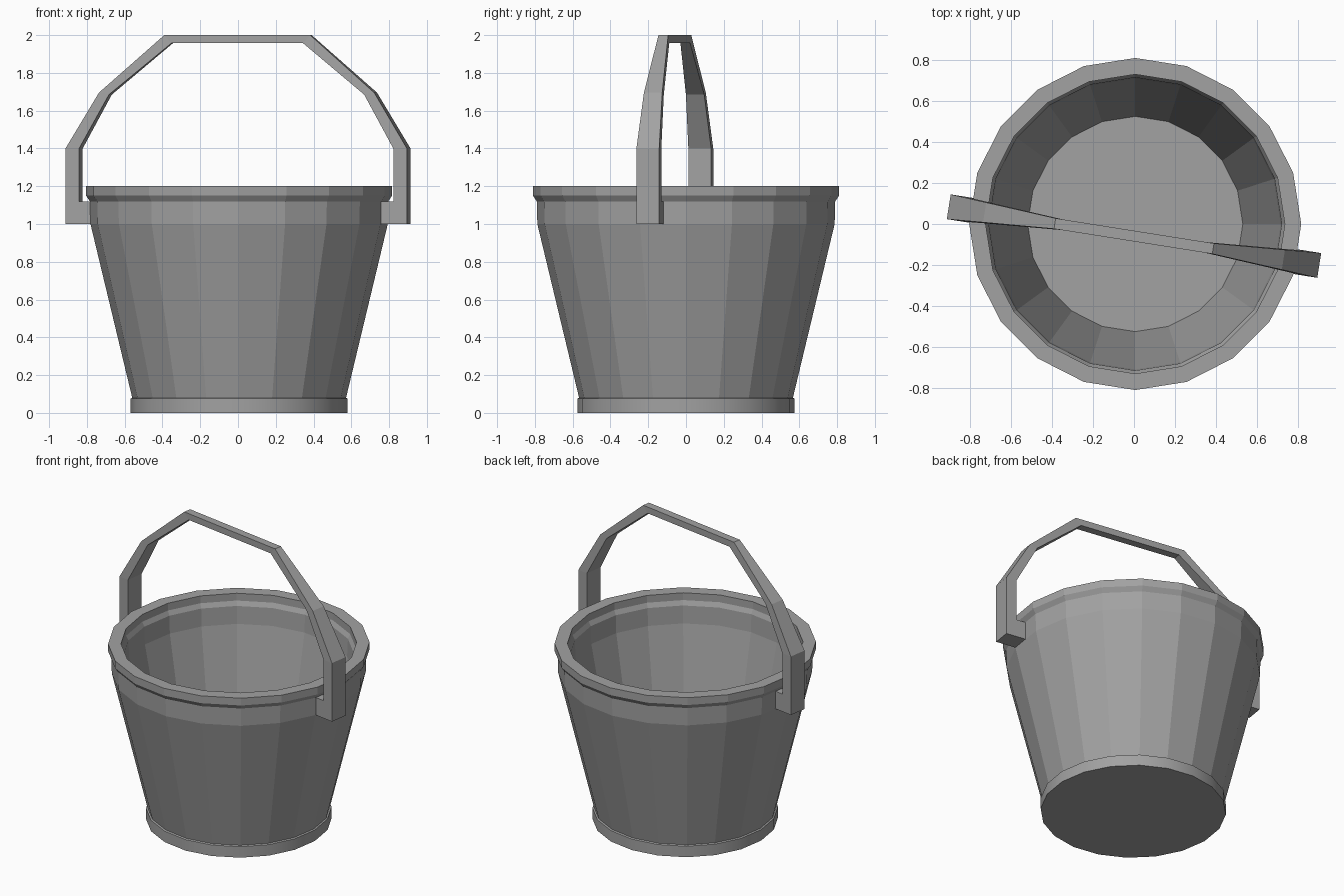
import bpy, bmesh, math
from mathutils import Matrix, Vector

if "Cube" in bpy.data.objects:
    bpy.data.objects.remove(bpy.data.objects["Cube"])

grey = bpy.data.materials.new("dull_grey_metal")
grey.diffuse_color = (0.36, 0.36, 0.36, 1)
grey.use_nodes = True
grey.node_tree.nodes["Principled BSDF"].inputs["Base Color"].default_value = grey.diffuse_color


def finish(bm, name):
    bmesh.ops.recalc_face_normals(bm, faces=bm.faces)
    mesh = bpy.data.meshes.new(name)
    bm.to_mesh(mesh)
    bm.free()
    mesh.materials.append(grey)
    obj = bpy.data.objects.new(name, mesh)
    bpy.context.collection.objects.link(obj)
    return obj


# Bucket: one closed profile, outside up and inside down, turned in 20 steps
SIDES = 20
profile = [(0.575, 0), (0.575, 0.075), (0.566, 0.08), (0.787, 1.0),
           (0.79, 1.12), (0.81, 1.15), (0.81, 1.2),
           (0.73, 1.2), (0.73, 1.15), (0.715, 1.12), (0.71, 1.0), (0.525, 0.08)]
bm = bmesh.new()
rings = []
for r, z in profile:
    rings.append([bm.verts.new((0.006 + r * math.cos(i * math.tau / SIDES),
                                r * math.sin(i * math.tau / SIDES), z))
                  for i in range(SIDES)])
for k, (low, high) in enumerate(zip(rings, rings[1:])):
    for i in range(SIDES):
        j = (i + 1) % SIDES
        face = bm.faces.new((low[i], low[j], high[j], high[i]))
        face.smooth = k == 0          # rounded foot band
bm.faces.new(rings[0])                # underside
bm.faces.new(rings[-1])               # inner floor
for edge in bm.edges:                 # keep the foot band's borders crisp
    if len({f.smooth for f in edge.link_faces}) == 2:
        edge.smooth = False
finish(bm, "bucket")

# Handle: outer and inner outlines of one half, with the strap width at each step
half = [((0.915, 1.0), (0.842, 1.0), 0.122),
        ((0.915, 1.12), (0.842, 1.12), 0.122),
        ((0.915, 1.4), (0.842, 1.4), 0.122),
        ((0.738, 1.695), (0.684, 1.685), 0.098),
        ((0.391, 2.0), (0.353, 1.957), 0.052)]
stations = half + [((-o[0], o[1]), (-i[0], i[1]), w) for o, i, w in reversed(half)]
place = Matrix.Translation((0, -0.059, 0)) @ Matrix.Rotation(math.radians(-9), 4, 'Z')

bm = bmesh.new()
loops = []
for outer, inner, w in stations:
    loops.append([bm.verts.new(place @ Vector((u, v, z))) for (u, z), v in
                  ((outer, -w / 2), (outer, w / 2), (inner, w / 2), (inner, -w / 2))])
inner_feet = {(0, 2), (len(loops) - 2, 2)}   # sides where the hooks join
for s, (a, b) in enumerate(zip(loops, loops[1:])):
    for i in range(4):
        if (s, i) not in inner_feet:
            j = (i + 1) % 4
            bm.faces.new((a[i], a[j], b[j], b[i]))
bm.faces.new(loops[0])
bm.faces.new(loops[-1])

# Hooks: the feet reach inward to the bucket wall
for low, high, sign in ((loops[0], loops[1], 1), (loops[-1], loops[-2], -1)):
    base = [low[2], low[3], high[3], high[2]]
    tip = [bm.verts.new(v.co + place.to_3x3() @ Vector((-0.065 * sign, 0, 0))) for v in base]
    for i in range(4):
        j = (i + 1) % 4
        bm.faces.new((base[i], base[j], tip[j], tip[i]))
    bm.faces.new(tip)
finish(bm, "handle")
